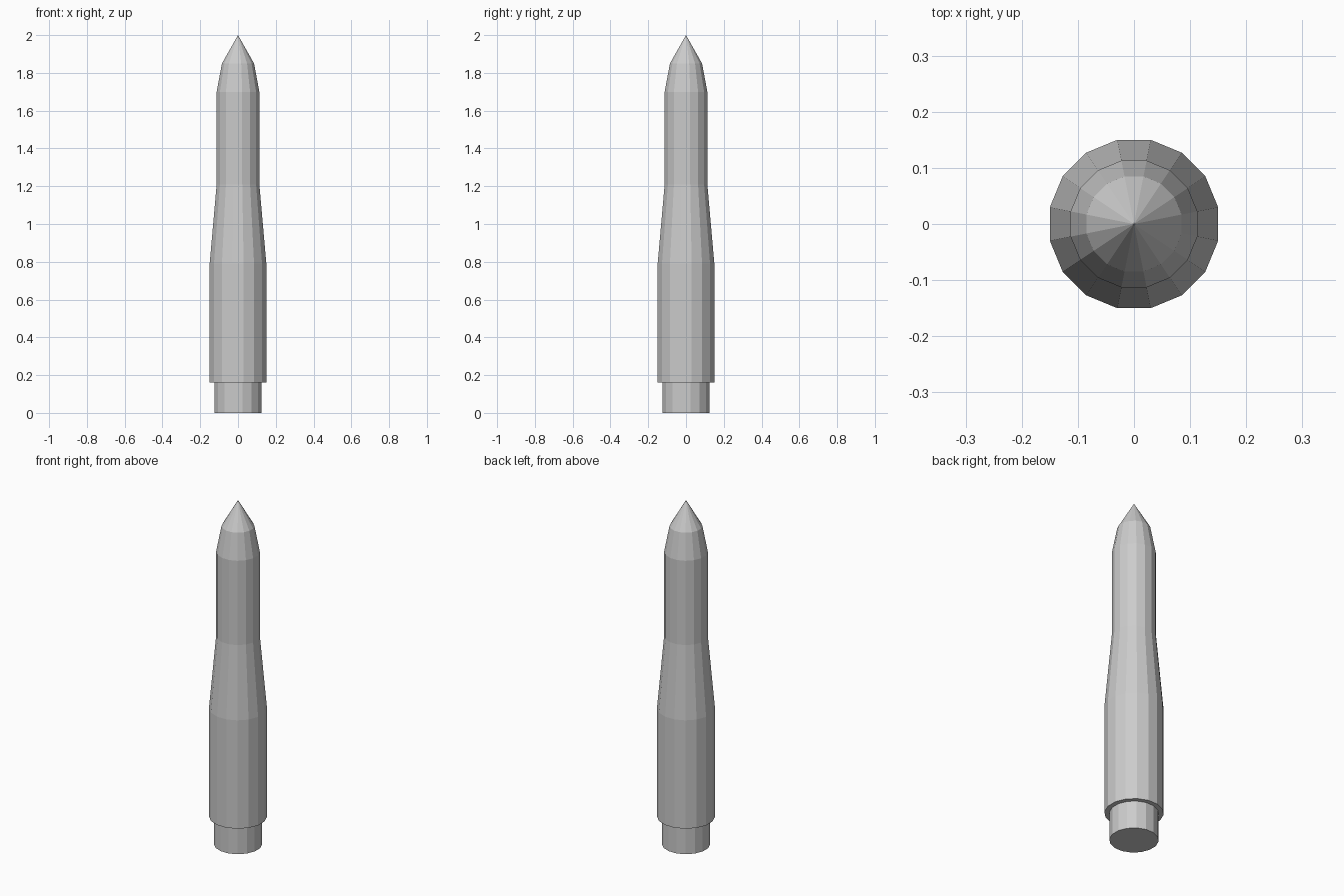
import bpy, bmesh
from math import sin, cos, pi

if "Cube" in bpy.data.objects:
    bpy.data.objects.remove(bpy.data.objects["Cube"])

SIDES = 16

def lathe(name, profile, cap_bottom=True, cap_top=False):
    """Spin (half_width, z) points round z; half_width is measured to the flat sides."""
    bm = bmesh.new()
    rings = []
    for w, z in profile:
        if w == 0:
            rings.append([bm.verts.new((0, 0, z))] * SIDES)
        else:
            r = w / cos(pi / SIDES)
            rings.append([bm.verts.new((r * cos((i + 0.5) * 2 * pi / SIDES),
                                        r * sin((i + 0.5) * 2 * pi / SIDES), z))
                          for i in range(SIDES)])
    for lo, hi in zip(rings, rings[1:]):
        for i in range(SIDES):
            j = (i + 1) % SIDES
            quad = [lo[i], lo[j], hi[j], hi[i]]
            bm.faces.new(list(dict.fromkeys(quad)))
    if cap_bottom:
        bm.faces.new(rings[0][::-1])
    if cap_top:
        bm.faces.new(rings[-1])
    mesh = bpy.data.meshes.new(name)
    bm.to_mesh(mesh)
    bm.free()
    obj = bpy.data.objects.new(name, mesh)
    bpy.context.collection.objects.link(obj)
    return obj

# Engine nozzle stub
lathe("nozzle", [(0.125, 0), (0.125, 0.16)], cap_top=True)

# Wide lower stage, taper and narrow upper stage
lathe("body", [(0.15, 0.16), (0.15, 0.79), (0.113, 1.21), (0.113, 1.7)])

# Two-step pointed nose
lathe("nose_cone", [(0.113, 1.7), (0.085, 1.85), (0, 2.0)], cap_bottom=False)
